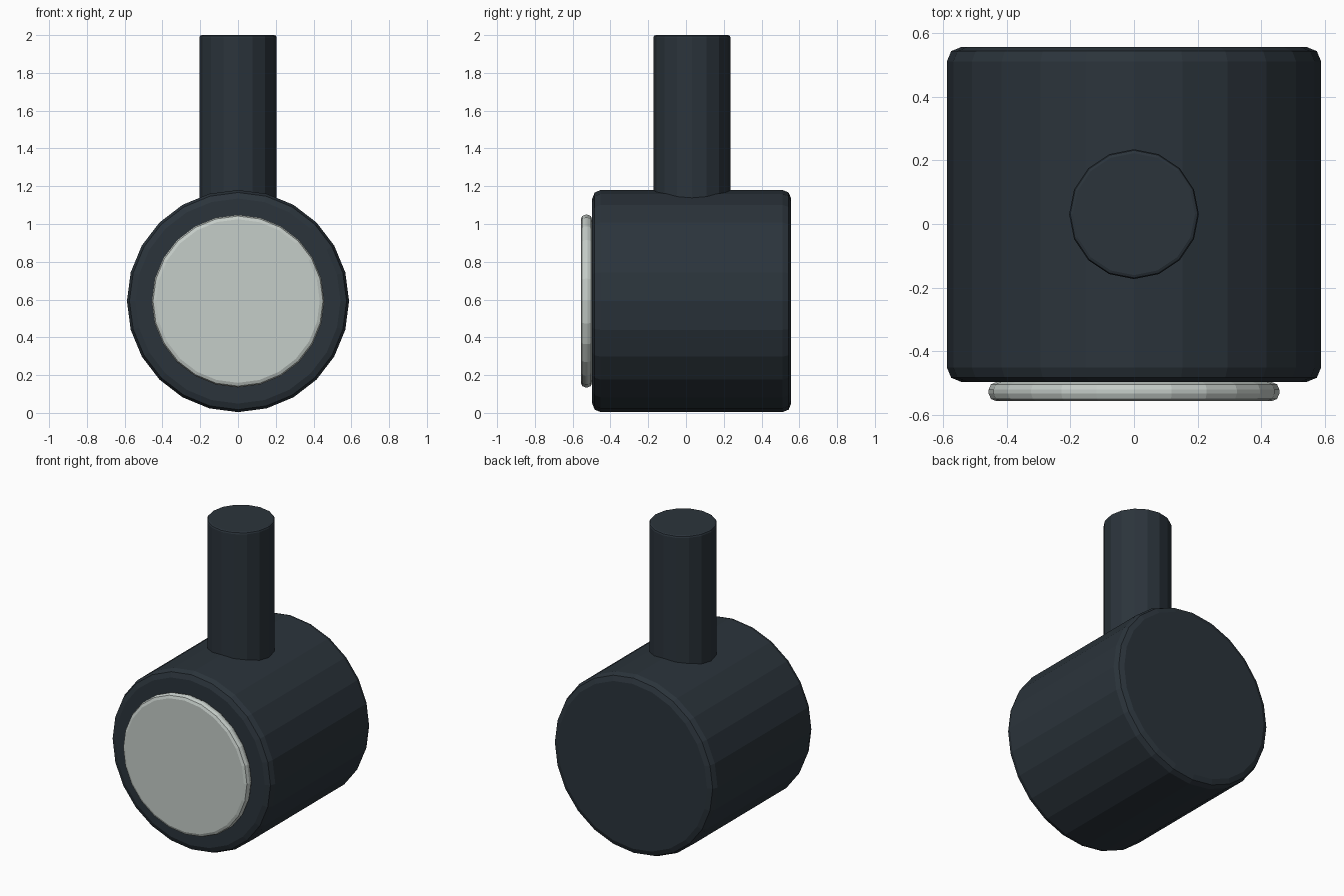
import bpy, math

if "Cube" in bpy.data.objects:
    bpy.data.objects.remove(bpy.data.objects["Cube"])


def material(name, color):
    m = bpy.data.materials.new(name)
    m.diffuse_color = (*color, 1)
    m.use_nodes = True
    m.node_tree.nodes["Principled BSDF"].inputs["Base Color"].default_value = m.diffuse_color
    return m


dark = material("dark_slate", (0.024, 0.034, 0.044))
pale = material("pale_grey", (0.56, 0.61, 0.58))


def rounded_cylinder(name, sides, radius, depth, center, tilt, bevel, mat):
    """Flat-faced cylinder with softened rims; tilt turns its axis towards y."""
    bpy.ops.mesh.primitive_cylinder_add(vertices=sides, radius=radius, depth=depth,
                                        location=center, rotation=(tilt, 0, 0))
    ob = bpy.context.object
    ob.name = name
    ob.data.materials.append(mat)
    mod = ob.modifiers.new("rim_bevel", 'BEVEL')
    mod.width = bevel
    mod.segments = 2
    mod.limit_method = 'ANGLE'
    mod.angle_limit = math.radians(40)
    return ob


# Drum lying along y
rounded_cylinder("drum_body", 24, 0.588, 1.053, (0, 0.03, 0.592), math.pi / 2, 0.045, dark)
# Pale disc on the front face
rounded_cylinder("front_disc", 24, 0.457, 0.06, (0, -0.527, 0.592), math.pi / 2, 0.024, pale)
# Upright post sunk into the drum
rounded_cylinder("post", 16, 0.204, 0.98, (0, 0.031, 1.51), 0, 0.012, dark)
